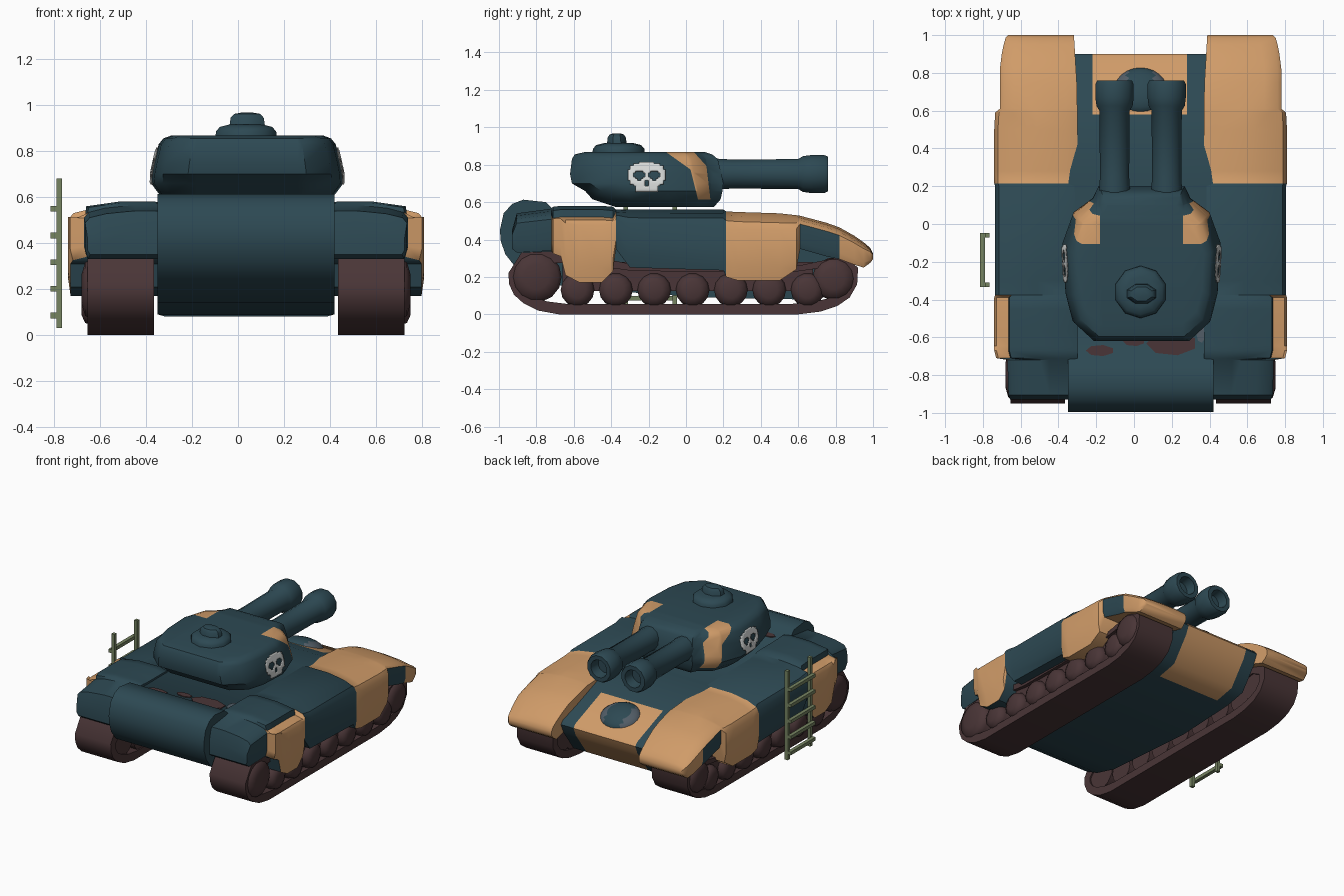
import bpy, bmesh, math
from math import sin, cos, pi
from mathutils import Vector, Matrix
from mathutils.bvhtree import BVHTree

if "Cube" in bpy.data.objects:
    bpy.data.objects.remove(bpy.data.objects["Cube"])

CX = 0.035  # centre line of the vehicle; the ladder stands off one side


def material(name, rgb):
    m = bpy.data.materials.new(name)
    m.use_nodes = True
    m.diffuse_color = (*rgb, 1)
    bsdf = next(n for n in m.node_tree.nodes if n.type == "BSDF_PRINCIPLED")
    bsdf.inputs["Base Color"].default_value = (*rgb, 1)
    return m


TEAL = material("dark teal", (0.026, 0.066, 0.086))
SAND = material("sand orange", (0.63, 0.33, 0.14))
BROWN = material("track brown", (0.068, 0.036, 0.038))
OLIVE = material("olive green", (0.18, 0.23, 0.12))
WHITE = material("bone white", (0.68, 0.7, 0.69))
STEEL = material("steel grey", (0.085, 0.11, 0.135))


def finish(name, bm, mats, rule=None, angle=38):
    """Turn a bmesh into a shaded object, colouring faces by a rule."""
    bmesh.ops.recalc_face_normals(bm, faces=bm.faces)
    if rule:
        for f in bm.faces:
            f.material_index = int(rule(f.calc_center_median()))
    me = bpy.data.meshes.new(name)
    bm.to_mesh(me)
    bm.free()
    for m in mats:
        me.materials.append(m)
    ob = bpy.data.objects.new(name, me)
    bpy.context.collection.objects.link(ob)
    bpy.ops.object.select_all(action="DESELECT")
    ob.select_set(True)
    bpy.context.view_layer.objects.active = ob
    bpy.ops.object.shade_smooth_by_angle(angle=math.radians(angle))
    return ob


def loft(rings, closed=False):
    """Skin a list of equal-length point rings."""
    bm = bmesh.new()
    rows = [[bm.verts.new(p) for p in r] for r in rings]
    n = len(rows[0])
    pairs = list(zip(rows, rows[1:]))
    if closed:
        pairs.append((rows[-1], rows[0]))
    else:
        bm.faces.new(rows[0])
        bm.faces.new(rows[-1])
    for a, b in pairs:
        for i in range(n):
            j = (i + 1) % n
            bm.faces.new((a[i], a[j], b[j], b[i]))
    return bm


def box(name, lo, hi, mat):
    lo, hi = Vector(lo), Vector(hi)
    bm = bmesh.new()
    bmesh.ops.create_cube(bm, size=1, matrix=Matrix.Translation((lo + hi) / 2) @ Matrix.Diagonal((*(hi - lo), 1)))
    return finish(name, bm, [mat])


def disc_stack(name, x, y, steps, mat, sides=10, squash=1.0):
    """Stack of (z, radius) rings around an upright axis."""
    turn = [2 * pi * (i + 0.5) / sides for i in range(sides)]
    return finish(name, loft([[(x + r * cos(t), y + r * squash * sin(t), z) for t in turn] for z, r in steps]), [mat])


# Hull: side profile skinned across the width, narrower at the gun end
hull_profile = [(-.995, .45), (-.975, .54), (-.93, .59), (-.87, .613), (-.75, .60), (-.70, .55), (.2, .55),
                (.45, .525), (.58, .48), (.88, .365), (.9, .34), (.875, .28), (.75, .11), (.6, .08), (.1, .09),
                (-.62, .14), (-.8, .19), (-.91, .25), (-.965, .32), (-.99, .39)]
rings = []
for x in (-.385, -.255, .245, .385):
    rings.append([(CX + x * (.91 if y > .3 and abs(x) > .3 else 1), y, z) for y, z in hull_profile])
finish("hull", loft(rings), [TEAL, SAND], lambda c: c.y > .58 and -.23 < c.x < .29, 48)

# Rear deck paint patches
patches = [(.2, -.632, .135, .48, BROWN), (-.18, -.67, .075, .4, BROWN), (.0, -.62, .06, .45, BROWN),
           (.355, -.58, .025, 2, STEEL)]
for i, (x, y, r, q, mat) in enumerate(patches):
    disc_stack(f"deck_patch_{i + 1}", x, y, [(.548, r), (.5555, r)], mat, 7, q)

# Bow dome with grey flanks
bm = bmesh.new()
bmesh.ops.create_uvsphere(bm, u_segments=24, v_segments=10, radius=1, matrix=Matrix.Translation((.035, .705, .415))
                          @ Matrix.Rotation(-.36, 4, "X") @ Matrix.Diagonal((.145, .13, .06, 1)))
finish("bow_dome", bm, [TEAL, STEEL], lambda c: abs(c.x - .035) > .065)

# Fender stations: y, outer half width, bottom, top
fender_stations = [
    (-.93, .69, .35, .45), (-.905, .70, .33, .54), (-.72, .705, .34, .565), (-.71, .765, .325, .575),
    (-.67, .775, .31, .58), (-.645, .775, .21, .58), (-.57, .775, .17, .58), (-.45, .775, .17, .58),
    (-.39, .775, .23, .575), (-.375, .77, .35, .56), (-.3, .77, .25, .56), (.2, .77, .235, .56),
    (.215, .775, .2, .55), (.28, .775, .18, .547), (.5, .775, .18, .54), (.59, .77, .24, .53),
    (.61, .745, .35, .527), (.75, .745, .31, .49), (.82, .745, .295, .465), (.9, .735, .265, .42),
    (.95, .725, .25, .385), (.985, .715, .275, .355), (1, .70, .295, .325)]

track_outline = [(-.95, .22), (-.945, .16), (-.92, .105), (-.87, .06), (-.79, .02), (-.68, 0), (.6, 0), (.72, .015),
                 (.81, .045), (.875, .09), (.915, .16), (.92, .25), (.84, .31), (.6, .26), (-.3, .27), (-.65, .34),
                 (-.88, .33)]


def fender_section(s, y, out, lo, hi):
    h = hi - lo
    inner = .335 + max(0, y - .7) * .06
    # The rear skirt hangs below a stepped shoulder; elsewhere the shoulder is rounded
    if -.715 < y < -.38:
        shoulder = [(out - .08, hi - .02), (out - .075, hi - .06), (out - .012, hi - .075)]
    else:
        shoulder = [(out - .17, hi - .02 * h), (out - .09, hi - .06 * h), (out - .02, hi - .14 * h)]
    pts = [(inner, hi - .04 * h), (inner + .06, hi), (out - .22, hi)] + shoulder + [
        (out, hi - .25 * h), (out, lo + .2 * h), (out - .012, lo), (inner, lo)]
    return [(CX + s * x, y, z) for x, z in pts]


def fender_colour(c):
    side = abs(c.x - CX)
    if c.y > .21:
        return not (.605 < c.y < .82 and side > .7365)
    return -.72 < c.y < -.38 and side > .712


for s, tag in ((1, "left"), (-1, "right")):
    finish(f"{tag}_fender", loft([fender_section(s, *st) for st in fender_stations]), [TEAL, SAND], fender_colour)

    # Track belt as a hollow loop
    inner = [(y * .94, .16 + (z - .16) * .65) for y, z in track_outline]
    loops = [(.40, track_outline), (.69, track_outline), (.69, inner), (.40, inner)]
    finish(f"{tag}_track", loft([[(CX + s * x, y, z) for y, z in o] for x, o in loops], True), [BROWN])
    xs = sorted((CX + s * .45, CX + s * .665))
    box(f"{tag}_track_frame", (xs[0], -.66, .125), (xs[1], .68, .28), BROWN)

    # Road wheels and the larger end wheels
    wheels = [(-.58 + .205 * i, .13, .09) for i in range(7)] + [(-.8, .2, .135), (.79, .19, .115)]
    for i, (y, z, r) in enumerate(wheels):
        turn = [2 * pi * k / 14 for k in range(14)]
        steps = [(.41, r), (.67, r), (.70, r * .88), (.715, r * .5)]
        finish(f"{tag}_wheel_{i + 1}", loft([[(CX + s * x, y + q * cos(t), z + q * sin(t)) for t in turn]
                                             for x, q in steps]), [BROWN], angle=60)

# Turret: half outline scaled per height layer
half = [(.62, 0), (.88, .12), (.97, .3), (1, .6), (.86, .82), (.62, .92), (.55, 1)]
outline = half + [(-u, v) for u, v in reversed(half)]
layers = [(.575, .33, -.38, .15), (.615, .385, -.5, .185), (.66, .418, -.54, .195), (.7, .415, -.61, .2),
          (.75, .405, -.62, .19), (.83, .385, -.61, .17), (.855, .365, -.595, .14), (.868, .33, -.54, .1)]
TX = .04
bm = loft([[(TX + u * w, b + v * (f - b), z) for u, v in outline] for z, w, b, f in layers])
# Paint edges: (y at the roof, forward drift per unit of drop); rear pair, then front pair
rear_edges = [(-.11, 1.4), (0, .25)]
front_edges = [(.04, .9), (.1, .12)]
cuts = [((0, y, .87), (0, 1, k)) for y, k in rear_edges + front_edges]
cuts += [((TX + x, 0, 0), (1, 0, 0)) for x in (-.22, .22)]
for co, no in cuts:
    bmesh.ops.bisect_plane(bm, geom=bm.verts[:] + bm.edges[:] + bm.faces[:], dist=1e-5, plane_co=co, plane_no=no)


def turret_colour(c):
    rear, front = [min(y + k * (.87 - c.z) for y, k in e) for e in (rear_edges, front_edges)]
    return c.z > .617 and abs(c.x - TX) > .22 and rear < c.y < front


shell = BVHTree.FromBMesh(bm)
finish("turret", bm, [TEAL, SAND], turret_colour)


def in_skull(a, b):
    head = (abs(a) / .1) ** 2.6 + (abs(b - .01) / .068) ** 2.6 < 1
    jaw = abs(a) < .06 and -.085 < b < 0
    eye = (abs(a) - .04) ** 2 + (b - .008) ** 2 < .027 ** 2
    nose = abs(a) < .011 and -.05 < b < -.022
    return (head or jaw) and not eye and not nose


# Painted skull on each turret cheek, laid onto the shell
STEP = .01
for s, tag in ((1, "left"), (-1, "right")):
    bm = bmesh.new()
    grid = {}

    def corner(i, j):
        if (i, j) not in grid:
            hit = shell.ray_cast(Vector((s * 2, -.21 + i * STEP, .735 + j * STEP)), Vector((-s, 0, 0)))[0]
            grid[i, j] = bm.verts.new(hit + Vector((s * .007, 0, 0)))
        return grid[i, j]

    for i in range(-11, 11):
        for j in range(-10, 9):
            if in_skull((i + .5) * STEP, (j + .5) * STEP):
                bm.faces.new([corner(i, j), corner(i + 1, j), corner(i + 1, j + 1), corner(i, j + 1)])
    ob = finish(f"{tag}_skull_mark", bm, [WHITE])
    mod = ob.modifiers.new("thickness", "SOLIDIFY")
    mod.thickness, mod.offset = .004, 0

# Cupola and hatch
disc_stack("cupola", .035, -.36, [(.85, .14), (.885, .138), (.905, .12), (.915, .08)], TEAL)
disc_stack("hatch", .04, -.37, [(.9, .085), (.945, .078), (.962, .06), (.967, .03)], TEAL, 8, .68)

# Twin barrels with flared hollow muzzles
barrel = [(.1, .085), (.17, .085), (.25, .08), (.6, .083), (.625, .099), (.67, .105), (.74, .105), (.76, .095),
          (.76, .065), (.69, .055)]
for x, tag in ((-.103, "right"), (.173, "left")):
    turn = [2 * pi * (k + .5) / 12 for k in range(12)]
    finish(f"{tag}_barrel", loft([[(x + r * cos(t), y, .75 + r * sin(t)) for t in turn] for y, r in barrel]), [TEAL])

# Ladder
for y, tag in ((-.322, "rear"), (-.06, "front")):
    box(f"ladder_{tag}_rail", (-.79, y - .012, .03), (-.765, y + .012, .68), OLIVE)
for i in range(5):
    z = .085 + .116 * i
    box(f"ladder_rung_{i + 1}", (-.815, -.334, z - .012), (-.789, -.048, z + .012), OLIVE)
